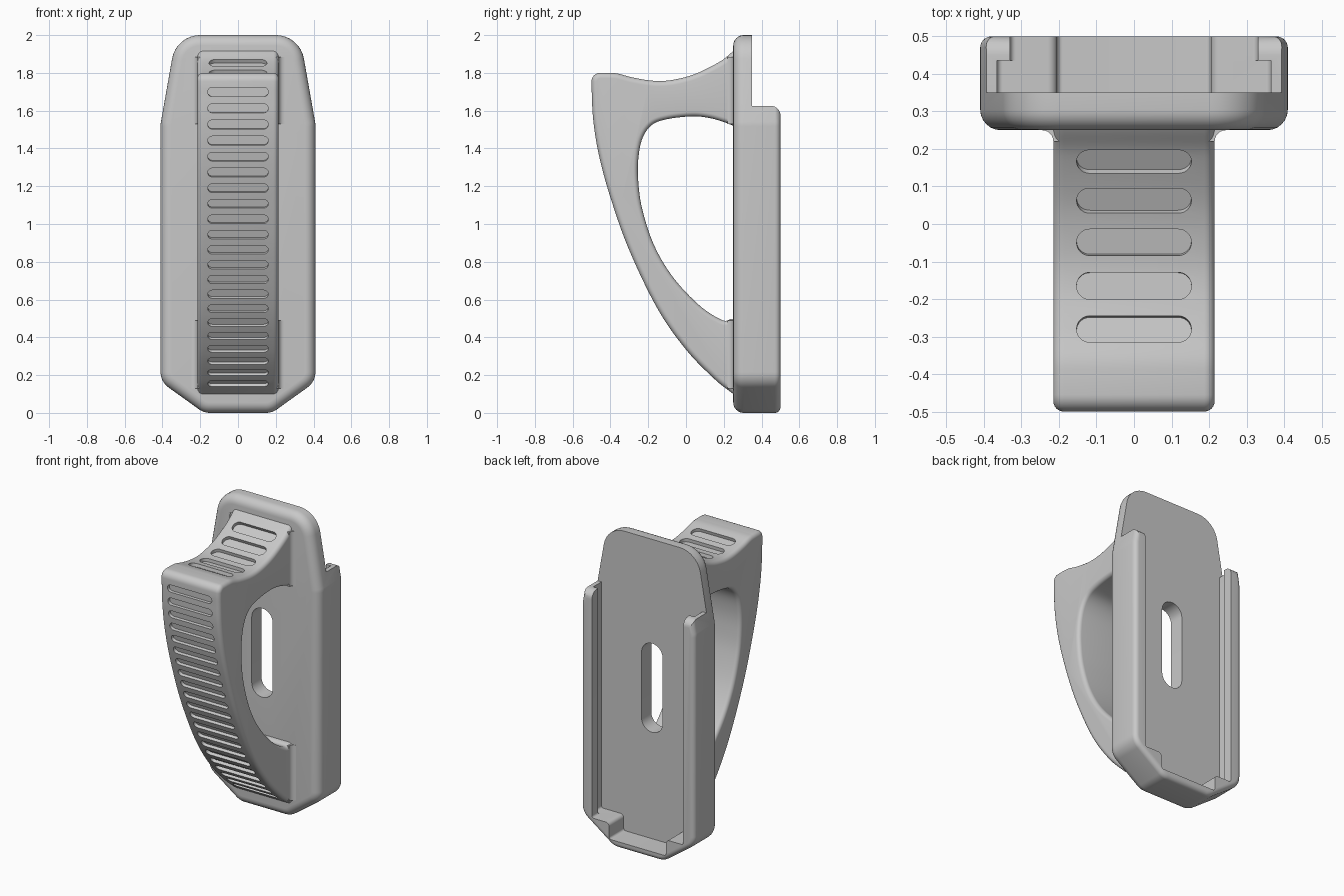
import bpy, bmesh, math
from mathutils import Vector, Matrix

if "Cube" in bpy.data.objects:
    bpy.data.objects.remove(bpy.data.objects["Cube"])

grey = bpy.data.materials.new("plain grey")
grey.use_nodes = True
colour = (0.58, 0.58, 0.58, 1)
grey.diffuse_color = colour
grey.node_tree.nodes["Principled BSDF"].inputs["Base Color"].default_value = colour


def directions(pts, i):
    p = pts[i]
    return (p - pts[i - 1]).normalized(), (pts[(i + 1) % len(pts)] - p).normalized()


def offset(pts, d):
    """Move a counter-clockwise outline inward by d."""
    out = []
    for i, p in enumerate(pts):
        a, b = directions(pts, i)
        n, m = Vector((-a.y, a.x)), Vector((-b.y, b.x))
        out.append(p + (n + m) * d / max(1 + n.dot(m), 0.3))
    return out


def rounded(pts, radii, inset=0, steps=8):
    """Replace corners that have a radius with arcs."""
    out = []
    for i, p in enumerate(pts):
        if not radii[i]:
            out.append(p)
            continue
        r = max(radii[i] - inset, 0.005)
        a, b = directions(pts, i)
        sign = math.copysign(1, a.x * b.y - a.y * b.x)
        turn = math.acos(max(-1, min(1, a.dot(b))))
        start = p - a * r * math.tan(turn / 2)
        centre = start + Vector((-a.y, a.x)) * r * sign
        out += [centre + Matrix.Rotation(sign * turn * k / steps, 2) @ (start - centre)
                for k in range(steps + 1)]
    return out


def smooth_curve(pts, steps=8):
    """Smooth open curve through the given points."""
    p = [Vector(q) for q in pts]
    p = [2 * p[0] - p[1]] + p + [2 * p[-1] - p[-2]]
    out = []
    for a, b, c, d in zip(p, p[1:], p[2:], p[3:]):
        for k in range(steps):
            t = k / steps
            out.append((2 * b + (c - a) * t + (2 * a - 5 * b + 4 * c - d) * t * t
                        + (3 * b - a - 3 * c + d) * t ** 3) / 2)
    return out + [p[-2]]


def add_prism(bm, pts, sections, place, radii=None):
    """Loft one outline through (position, inset) sections."""
    pts = [Vector(p) for p in pts]
    rings = []
    for w, inset in sections:
        ring = offset(pts, inset) if inset else pts
        if radii:
            ring = rounded(ring, radii, inset)
        rings.append([bm.verts.new(place(q.x, q.y, w)) for q in ring])
    for r, s in zip(rings, rings[1:]):
        for i in range(len(r)):
            bm.faces.new((r[i - 1], r[i], s[i], s[i - 1]))
    bm.faces.new(rings[0])
    bm.faces.new(rings[-1])


def finish(name, bm):
    bmesh.ops.recalc_face_normals(bm, faces=bm.faces)
    mesh = bpy.data.meshes.new(name)
    bm.to_mesh(mesh)
    bm.free()
    mesh.materials.append(grey)
    ob = bpy.data.objects.new(name, mesh)
    bpy.context.collection.objects.link(ob)
    return ob


def prism(name, *args):
    bm = bmesh.new()
    add_prism(bm, *args)
    return finish(name, bm)


def activate(ob):
    bpy.ops.object.select_all(action="DESELECT")
    ob.select_set(True)
    bpy.context.view_layer.objects.active = ob


def cut(ob, cutter):
    activate(ob)
    mod = ob.modifiers.new("cut", "BOOLEAN")
    mod.operation, mod.solver, mod.object = "DIFFERENCE", "EXACT", cutter
    bpy.ops.object.modifier_apply(modifier=mod.name)
    bpy.data.objects.remove(cutter)


def shade(ob):
    activate(ob)
    bpy.ops.object.shade_smooth_by_angle(angle=math.radians(32))


def edge_sections(lo, hi, r_lo, r_hi, sign=1, steps=6):
    """Sections for a slab with rounded rims (sign -1 flares outward)."""
    arc = [(1 - math.cos(a), sign * (1 - math.sin(a)))
           for a in (math.pi / 2 * k / steps for k in range(steps + 1))]
    return ([(lo + w * r_lo, i * r_lo) for w, i in arc]
            + [(hi - w * r_hi, i * r_hi) for w, i in reversed(arc)])


def facing_front(u, v, w):
    return (u, w, v)


def facing_side(u, v, w):
    return (w, u, v)


def symmetric(half):
    return half + [(-x, z) for x, z in reversed(half)]


# Back plate with its side and bottom rails
half = [(0.18, 0), (0.41, 0.165), (0.41, 1.53), (0.327, 2.0)]
radii = [0.1, 0.1, 0.15, 0.15]
plate = prism("back_plate", symmetric(half), edge_sections(0.25, 0.5, 0.055, 0.03),
              facing_front, radii + radii[::-1])

# Channel and narrower opening between the rails, both with a stepped floor
radii = [0.015, 0.025, 0.015, 0]
for width, lo, hi in ((0.365, 0.35, 0.436), (0.33, 0.43, 0.55)):
    half = [(0.205, 0.045), (0.205, 0.15), (width, 0.15), (width, 2.1)]
    cut(plate, prism("channel_cutter", symmetric(half), [(lo, 0), (hi, 0)], facing_front,
                     radii + radii[::-1]))

# Rails stop below the bare upper plate, with rounded ends
arc = [(0.45 + 0.05 * math.sin(a), 1.575 + 0.05 * math.cos(a))
       for a in (math.pi / 2 * k / 8 for k in range(9))]
cut(plate, prism("top_cutter", [(0.35, 1.625)] + arc + [(0.55, 1.575), (0.55, 2.1), (0.35, 2.1)],
                 [(-0.6, 0), (0.6, 0)], facing_side))

# Long slot through the plate
slot = [(-0.076, 0.74), (0.076, 0.74), (0.076, 1.32), (-0.076, 1.32)]
cut(plate, prism("slot_cutter", slot, [(0.1, 0), (0.6, 0)], facing_front, [0.075] * 4))
shade(plate)

# Handle: curved front, dished top and one rounded corner
front = smooth_curve([(-0.5, 1.72), (-0.491, 1.55), (-0.46, 1.36), (-0.4, 1.14), (-0.3, 0.86),
                      (-0.15, 0.55), (0, 0.335), (0.15, 0.18), (0.25, 0.1)])
top = smooth_curve([(0.25, 1.915), (0.18, 1.86), (0.05, 1.795), (-0.07, 1.763),
                    (-0.17, 1.758), (-0.28, 1.775), (-0.36, 1.796), (-0.41, 1.8)])
outline = front + [(0.33, 0.04), (0.33, 1.975)] + top + [(-0.5, 1.8)]
handle = prism("handle", outline, edge_sections(-0.215, 0.215, 0.028, 0.028), facing_side,
               [0] * (len(outline) - 1) + [0.045])

# Finger opening with softened rims
opening = smooth_curve([(0.25, 1.52), (0.2, 1.54), (0.12, 1.562), (0.03, 1.57),
                        (-0.1, 1.555), (-0.18, 1.525), (-0.23, 1.455), (-0.252, 1.35),
                        (-0.253, 1.23), (-0.232, 1.08), (-0.17, 0.89), (-0.07, 0.72),
                        (0.07, 0.57), (0.19, 0.492), (0.24, 0.497)])
rims = edge_sections(-0.215, 0.215, 0.025, 0.025, -1)
rims = [(-0.25, -0.025)] + rims + [(0.25, -0.025)]
cut(handle, prism("opening_cutter", opening + [(0.34, 0.515), (0.34, 1.48)], rims, facing_side))


def grip_slots(bm, curve, axis, first, last, count, half_x, half_h, depth):
    """Evenly spaced capsule recesses along a curve."""
    lengths = [0]
    for a, b in zip(curve, curve[1:]):
        lengths.append(lengths[-1] + (b - a).length)
    ends = [lengths[min(range(len(curve)), key=lambda i: abs(curve[i][axis] - v))]
            for v in (first, last)]
    for k in range(count):
        s = ends[0] + (ends[1] - ends[0]) * k / (count - 1)
        i = max(j for j in range(len(curve) - 1) if lengths[j] <= s)
        t = (curve[i + 1] - curve[i]).normalized()
        p = curve[i] + t * (s - lengths[i])
        n = Vector((t.y, -t.x))

        def place(u, v, w):
            q = p + t * v + n * w
            return (u, q.x, q.y)
        corners = [(-half_x, -half_h), (half_x, -half_h), (half_x, half_h), (-half_x, half_h)]
        add_prism(bm, corners, [(-depth, 0), (0.03, 0)], place, [half_h * 0.98] * 4)


# Grip recesses down the front and over the top
bm = bmesh.new()
grip_slots(bm, front, 1, 1.69, 0.155, 21, 0.16, 0.024, 0.02)
grip_slots(bm, top, 0, 0.165, -0.285, 5, 0.153, 0.036, 0.02)
cut(handle, finish("grip_cutter", bm))
shade(handle)

# Concave fillets where the handle meets the plate
for side, label in ((1, "left"), (-1, "right")):
    for lo, hi, level in ((0.13, 0.49, "lower"), (1.53, 1.885, "upper")):
        curve = [(side * (0.245 - 0.03 * math.cos(a)), 0.22 + 0.03 * math.sin(a))
                 for a in (math.pi / 2 * k / 6 for k in range(7))]
        shade(prism(f"{label}_{level}_fillet",
                    curve + [(side * 0.245, 0.26), (side * 0.2, 0.26), (side * 0.2, 0.22)],
                    [(lo, 0), (hi, 0)], lambda u, v, w: (u, v, w)))
